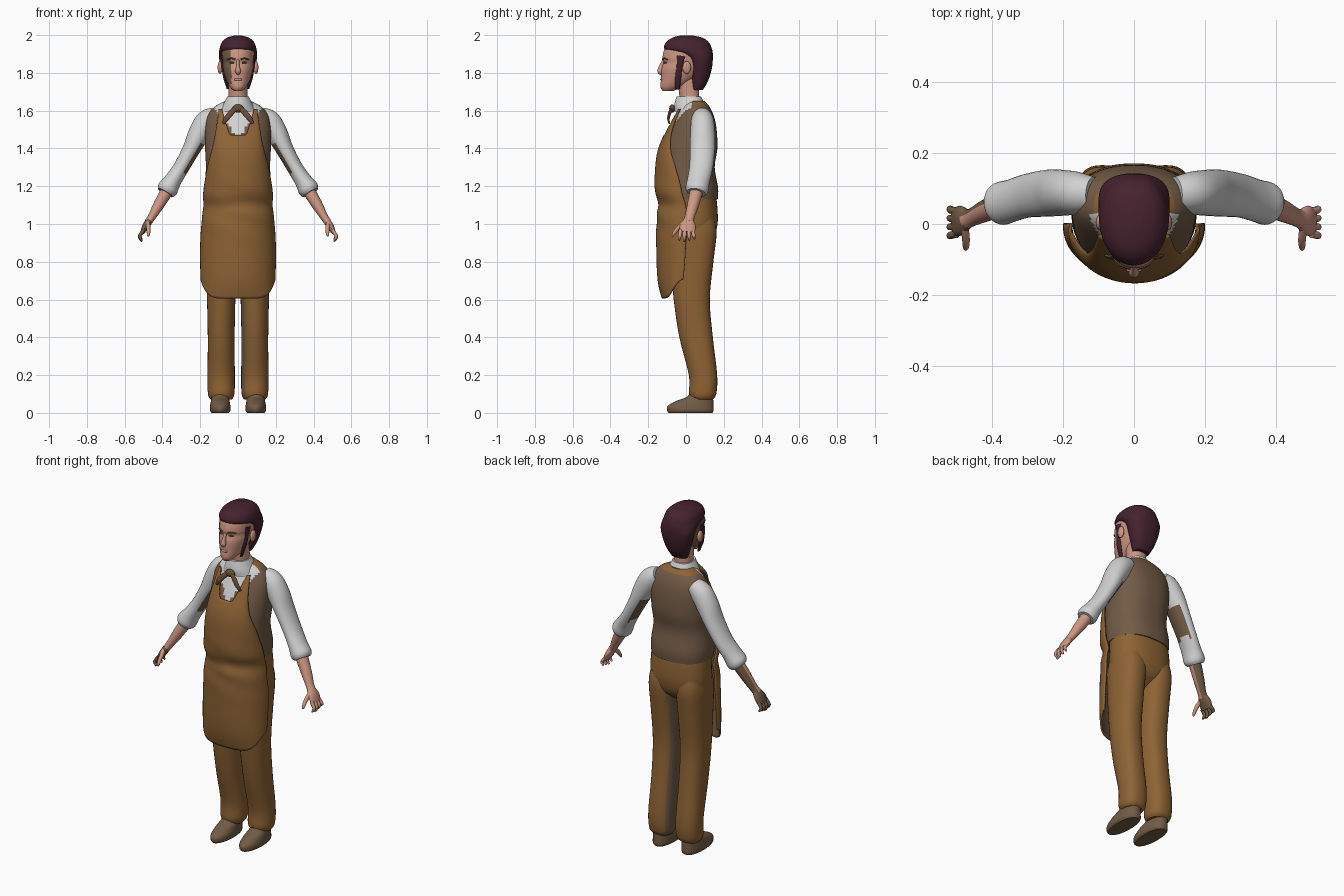
import bpy
import bmesh
import math
from mathutils import Vector, Matrix

if "Cube" in bpy.data.objects:
    bpy.data.objects.remove(bpy.data.objects["Cube"], do_unlink=True)


def material(name, r, g, b):
    m = bpy.data.materials.new(name)
    m.use_nodes = True
    m.diffuse_color = (r, g, b, 1)
    shader = m.node_tree.nodes["Principled BSDF"]
    shader.inputs["Base Color"].default_value = (r, g, b, 1)
    shader.inputs["Roughness"].default_value = 0.8
    return m


ochre = material("ochre cloth", .27, .125, .035)
taupe = material("taupe cloth", .17, .105, .062)
white = material("white linen", .64, .64, .64)
flesh = material("skin", .62, .31, .23)
hair = material("dark maroon hair", .06, .016, .028)
brown = material("brown scarf", .15, .075, .04)


def finish(name, bm, mats, rule=None, recalc=True):
    """Turn a bmesh into a smooth object, colouring faces by a rule."""
    if recalc:
        bmesh.ops.recalc_face_normals(bm, faces=bm.faces)
    bm.normal_update()
    for f in bm.faces:
        f.smooth = True
        if rule:
            f.material_index = rule(f.calc_center_median(), f.normal)
    for e in bm.edges:
        if len(e.link_faces) == 2 and e.calc_face_angle() > .75:
            e.smooth = False
    mesh = bpy.data.meshes.new(name)
    bm.to_mesh(mesh)
    bm.free()
    for m in mats:
        mesh.materials.append(m)
    ob = bpy.data.objects.new(name, mesh)
    bpy.context.collection.objects.link(ob)
    return ob


def spline(rows, steps=5):
    """Smoothly interpolate rows of numbers."""
    out, last = [], len(rows) - 1
    for i in range(last):
        a, b, c, d = rows[max(i - 1, 0)], rows[i], rows[i + 1], rows[min(i + 2, last)]
        for k in range(steps):
            t = k / steps
            out.append([q + t / 2 * (r - p + t * (2 * p - 5 * q + 4 * r - s + t * (3 * (q - r) + s - p)))
                        for p, q, r, s in zip(a, b, c, d)])
    out.append(list(rows[-1]))
    return out


def bridge(name, rings, mats, rule=None):
    bm = bmesh.new()
    loops = [[bm.verts.new(p) for p in ring] for ring in rings]
    n = len(loops[0])
    for lo, hi in zip(loops, loops[1:]):
        for i in range(n):
            j = (i + 1) % n
            bm.faces.new((lo[i], lo[j], hi[j], hi[i]))
    bm.faces.new(loops[0])
    bm.faces.new(loops[-1])
    return finish(name, bm, mats, rule)


def loft(name, rows, mats, rule=None, side=1, cx=0, n=40, square=2.4):
    """Stack level ovals; each row is height, half width, front y, back y."""
    rings = []
    for z, w, front, back in spline(rows):
        ring, mid, depth = [], (front + back) / 2, (back - front) / 2
        for i in range(n):
            a = math.tau * i / n
            c, s = math.cos(a), math.sin(a)
            e = 2 / square if s > 0 else 1
            ring.append((side * cx + w * math.copysign(abs(c) ** e, c),
                         mid + depth * math.copysign(abs(s) ** e, s), z))
        rings.append(ring)
    return bridge(name, rings, mats, rule)


def tube(name, path, mats, rule=None, side=1, n=20, steps=4):
    """Sweep an oval; each row is x, y, z, radius across, radius in depth."""
    pts = spline(path, steps)
    centres = [Vector((side * p[0], p[1], p[2])) for p in pts]
    rings = []
    for i, (p, c) in enumerate(zip(pts, centres)):
        t = (centres[min(i + 1, len(pts) - 1)] - centres[max(i - 1, 0)]).normalized()
        u = t.cross(Vector((0, 1, 0))).normalized()
        v = u.cross(t)
        rings.append([c + u * p[3] * math.cos(a) + v * p[4] * math.sin(a)
                      for a in (math.tau * k / n for k in range(n))])
    return bridge(name, rings, mats, rule)


def ball(name, centre, radii, mat):
    bm = bmesh.new()
    shape = Matrix.Translation(centre) @ Matrix.Diagonal((*radii, 1))
    bmesh.ops.create_uvsphere(bm, u_segments=20, v_segments=12, radius=1, matrix=shape)
    return finish(name, bm, [mat])


# Waistcoat with an open shirt front and a strap around the neck
def vest_rule(c, n):
    if c.y < .03 and abs(c.x) < .85 * (c.z - 1.46):
        return 1
    return 2 if c.z > 1.625 else 0


loft("waistcoat", [(1.13, .172, -.12, .168), (1.19, .176, -.13, .17), (1.3, .17, -.14, .152),
                   (1.4, .174, -.125, .166), (1.5, .174, -.085, .162), (1.57, .163, -.05, .148),
                   (1.62, .125, -.025, .125), (1.65, .07, 0, .1)],
     [taupe, white, ochre], vest_rule, n=64)

# Trouser seat
loft("trouser_seat", [(.86, .06, -.02, .06), (.92, .15, -.07, .14), (1, .174, -.09, .167),
                      (1.1, .172, -.09, .165), (1.17, .168, -.1, .155)], [ochre])

# Apron: a curved sheet with rounded lower corners and a scooped bib
apron_rows = spline([(.58, .185, -.12, -.04), (.7, .198, -.15, -.015), (.9, .2, -.158, 0),
                     (1.04, .19, -.155, 0), (1.1, .183, -.143, -.005), (1.17, .184, -.165, -.02),
                     (1.3, .163, -.163, -.055), (1.4, .137, -.147, -.082),
                     (1.5, .117, -.104, -.072), (1.62, .1, -.045, -.025)], 8)


def apron_at(z):
    for lo, hi in zip(apron_rows, apron_rows[1:]):
        if z <= hi[0]:
            break
    t = (z - lo[0]) / (hi[0] - lo[0])
    return [a + t * (b - a) for a, b in zip(lo, hi)]


bm = bmesh.new()
grid, cols, levels = [], 40, 70
for i in range(cols + 1):
    a = math.pi * (i / cols - .5)
    s = math.sin(a)
    bottom = .605 + .1 * abs(s) ** 8
    top = 1.47 + .14 * min(max((abs(s) - .35) / .5, 0), 1)
    column = []
    for j in range(levels + 1):
        z = bottom + (top - bottom) * j / levels
        _, w, front, edge = apron_at(z)
        fold = .004 * math.sin(z * 42 + 3 * s) * math.exp(-((z - 1.08) / .12) ** 2)
        column.append(bm.verts.new((w * s, edge + (front - edge) * math.cos(a) - fold, z)))
    grid.append(column)
for i in range(cols):
    for j in range(levels):
        bm.faces.new((grid[i][j], grid[i + 1][j], grid[i + 1][j + 1], grid[i][j + 1]))
apron = finish("apron", bm, [ochre, taupe], recalc=False)
shell = apron.modifiers.new("thickness", "SOLIDIFY")
shell.thickness = .009
shell.offset = -1
shell.material_offset = 1

# Head, hair and neck
loft("neck", [(1.58, .056, -.03, .08), (1.68, .05, -.035, .07), (1.78, .05, -.05, .07)], [flesh])
loft("head", [(1.703, .022, -.122, -.07), (1.725, .043, -.135, -.02), (1.77, .066, -.132, .05),
              (1.82, .081, -.13, .09), (1.855, .084, -.12, .1), (1.88, .086, -.125, .11),
              (1.93, .084, -.112, .11), (1.965, .06, -.08, .08), (1.98, .03, -.03, .04)],
     [flesh, taupe], lambda c, n: int(c.x < -.035 and c.z > 1.74))
loft("hair", [(1.71, .048, .02, .09), (1.76, .07, .02, .118), (1.82, .088, .012, .136),
              (1.87, .099, 0, .142), (1.9, .1, -.045, .142), (1.925, .098, -.113, .138),
              (1.96, .087, -.107, .122), (1.985, .06, -.075, .09), (1.998, .02, -.03, .035)], [hair])
tube("nose", [(0, -.116, 1.868, .007, .008), (0, -.13, 1.835, .009, .012),
              (0, -.137, 1.808, .015, .015), (0, -.128, 1.795, .008, .008)], [flesh])
ball("lips", (0, -.129, 1.765), (.022, .008, .007), flesh)

# Shirt collar and neck scarf
loft("collar", [(1.595, .098, -.06, .105), (1.63, .08, -.062, .1), (1.675, .057, -.05, .08)], [white])
ball("scarf_knot", (0, -.073, 1.612), (.029, .016, .022), brown)

# Paired parts
for side, label in ((1, "left_"), (-1, "right_")):
    loft(label + "trouser_leg",
         [(.07, .055, .035, .14), (.1, .07, .016, .16), (.2, .072, .015, .165), (.4, .071, -.035, .142),
          (.6, .075, -.065, .126), (.8, .08, -.08, .145), (.95, .084, -.085, .162), (1.03, .075, -.07, .15)],
         [ochre, taupe], lambda c, n: int(side > 0 and n.x < -.75 and c.z < .9), side, cx=.089, n=32)
    loft(label + "boot",
         [(0, .046, -.092, .14), (.012, .054, -.1, .146), (.035, .054, -.098, .146),
          (.06, .05, -.06, .145), (.085, .046, .005, .142), (.12, .045, .03, .135)],
         [taupe], None, side, cx=.094, n=32)
    tube(label + "sleeve",
         [(.115, .085, 1.575, .045, .048), (.162, .087, 1.545, .061, .06), (.205, .088, 1.48, .058, .065),
          (.245, .087, 1.4, .047, .066), (.3, .08, 1.3, .042, .062), (.345, .066, 1.23, .046, .06),
          (.373, .058, 1.185, .055, .061), (.385, .054, 1.165, .044, .05)],
         [white, taupe], lambda c, n: int(n.x * side < -.6 and 1.27 < c.z < 1.42), side, n=32)
    tube(label + "forearm",
         [(.37, .058, 1.185, .034, .036), (.42, .037, 1.1, .029, .031), (.455, .02, 1.04, .021, .026),
          (.475, .012, 1.01, .02, .028)],
         [flesh, taupe], lambda c, n: int(side < 0 and n.y > .3), side)

    # Hand with four fingers and a thumb
    tint = flesh if side > 0 else taupe
    tube(label + "palm", [(.468, .013, 1.02, .019, .027), (.488, .01, .99, .018, .042),
                          (.506, .005, .955, .012, .04)], [tint], None, side)
    for k, finger in enumerate(("index", "middle", "ring", "little")):
        y = -.032 + .024 * k
        drop = .006 * abs(k - 1)
        tube(label + finger + "_finger",
             [(.5, y * .9, .967, .01, .011), (.519, y, .94, .009, .01),
              (.517, y * 1.1, .92 + drop, .008, .008), (.508, y * 1.1, .907 + drop, .004, .004)],
             [tint], None, side, n=10)
    tube(label + "thumb", [(.478, -.01, 1.005, .012, .014), (.474, -.042, .978, .011, .012),
                           (.474, -.064, .95, .009, .009), (.475, -.072, .935, .004, .004)],
         [flesh], None, side, n=12)

    # Face details and scarf tails
    ball(label + "ear", (side * .095, .004, 1.828), (.013, .022, .034), flesh)
    tube(label + "sideburn", [(.083, -.025, 1.89, .009, .022), (.079, -.034, 1.83, .008, .016),
                              (.069, -.042, 1.77, .008, .016), (.053, -.045, 1.715, .006, .012)],
         [hair], None, side, n=12)
    tube(label + "eyebrow", [(.015, -.123, 1.872, .004, .005), (.036, -.115, 1.877, .004, .005),
                             (.056, -.097, 1.87, .003, .004)], [brown], None, side, n=8)
    tube(label + "eye", [(.022, -.117, 1.853, .003, .003), (.034, -.111, 1.855, .005, .004),
                         (.046, -.102, 1.852, .003, .003)], [brown], None, side, n=8)
    tube(label + "scarf_tail", [(.005, -.074, 1.615, .012, .009), (.035, -.085, 1.59, .015, .008),
                                (.06, -.093, 1.56, .014, .007), (.078, -.089, 1.532, .007, .004)],
         [brown], None, side, n=12)
